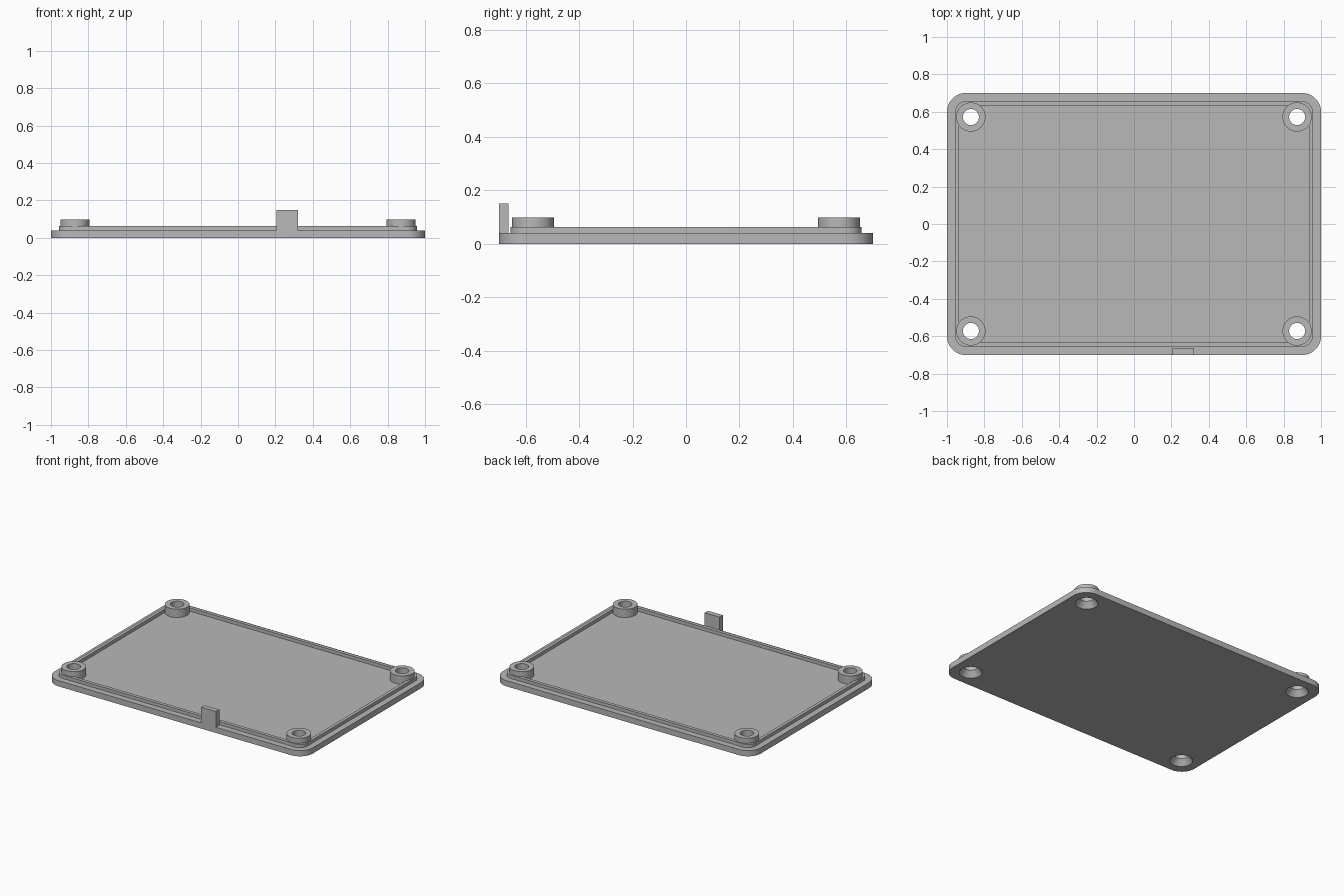
import bpy, bmesh, math

cube = bpy.data.objects.get("Cube")
if cube:
    bpy.data.objects.remove(cube, do_unlink=True)

grey = bpy.data.materials.new("plain grey")
grey.use_nodes = True
colour = (0.48, 0.48, 0.48, 1)
grey.diffuse_color = colour
grey.node_tree.nodes["Principled BSDF"].inputs["Base Color"].default_value = colour


def finish(name, bm):
    bmesh.ops.recalc_face_normals(bm, faces=bm.faces)
    mesh = bpy.data.meshes.new(name)
    bm.to_mesh(mesh)
    bm.free()
    mesh.materials.append(grey)
    obj = bpy.data.objects.new(name, mesh)
    bpy.context.collection.objects.link(obj)
    return obj


def smooth(obj):
    bpy.ops.object.select_all(action="DESELECT")
    obj.select_set(True)
    bpy.context.view_layer.objects.active = obj
    bpy.ops.object.shade_smooth_by_angle(angle=math.radians(30))


def rounded_rect(hx, hy, r, steps=12):
    points = []
    for q, (sx, sy) in enumerate([(1, 1), (-1, 1), (-1, -1), (1, -1)]):
        for i in range(steps + 1):
            a = math.pi / 2 * (q + i / steps)
            points.append((sx * (hx - r) + r * math.cos(a),
                           sy * (hy - r) + r * math.sin(a)))
    return points


def circle(cx, cy, r, n=48):
    return [(cx + r * math.cos(2 * math.pi * i / n),
             cy + r * math.sin(2 * math.pi * i / n)) for i in range(n)]


def loft(bm, sections, closed=False):
    """Skin stacked (outline, z) sections; cap the ends or close the loop."""
    rings = [[bm.verts.new((x, y, z)) for x, y in pts] for pts, z in sections]
    pairs = list(zip(rings, rings[1:]))
    if closed:
        pairs.append((rings[-1], rings[0]))
    else:
        bm.faces.new(rings[0])
        bm.faces.new(rings[-1])
    for a, b in pairs:
        for i in range(len(a)):
            j = (i + 1) % len(a)
            bm.faces.new((a[i], a[j], b[j], b[i]))


HX, HY = 1.0, 0.70
PLATE, LIP, BOSS, TAB = 0.04, 0.063, 0.098, 0.15
BOSS_R, HOLE_R, SINK_R = 0.078, 0.043, 0.072
corners = [(sx * 0.872, sy * 0.572) for sx in (-1, 1) for sy in (-1, 1)]

# Countersunk screw holes, as a hidden cutter
bm = bmesh.new()
for cx, cy in corners:
    loft(bm, [(circle(cx, cy, SINK_R + 0.01), -0.0125),
              (circle(cx, cy, HOLE_R), PLATE),
              (circle(cx, cy, HOLE_R), PLATE + 0.05)])
cutter = finish("hole_cutter", bm)
cutter.hide_render = True

# Base plate with rounded corners
bm = bmesh.new()
outline = rounded_rect(HX, HY, 0.10)
loft(bm, [(outline, 0), (outline, PLATE)])
plate = finish("base_plate", bm)
cut = plate.modifiers.new("screw_holes", "BOOLEAN")
cut.operation = "DIFFERENCE"
cut.solver = "EXACT"
cut.object = cutter
bpy.context.view_layer.objects.active = plate
bpy.ops.object.modifier_apply(modifier=cut.name)
cutter.hide_set(True)
bpy.data.objects.remove(cutter, do_unlink=True)
smooth(plate)

# Raised locating lip
bm = bmesh.new()
outer = rounded_rect(0.957, 0.657, 0.06)
inner = rounded_rect(0.935, 0.633, 0.04)
loft(bm, [(outer, PLATE), (outer, LIP), (inner, LIP), (inner, PLATE)], closed=True)
smooth(finish("locating_lip", bm))

# Hollow corner bosses
for n, (cx, cy) in enumerate(corners):
    bm = bmesh.new()
    wide, bore = circle(cx, cy, BOSS_R), circle(cx, cy, HOLE_R)
    loft(bm, [(wide, PLATE), (wide, BOSS), (bore, BOSS), (bore, PLATE)], closed=True)
    smooth(finish(f"screw_boss_{n + 1}", bm))

# Upright tab, flush with the front edge
bm = bmesh.new()
tab = [(0.205, -HY), (0.32, -HY), (0.32, -0.664), (0.205, -0.664)]
loft(bm, [(tab, PLATE), (tab, TAB)])
finish("front_tab", bm)
